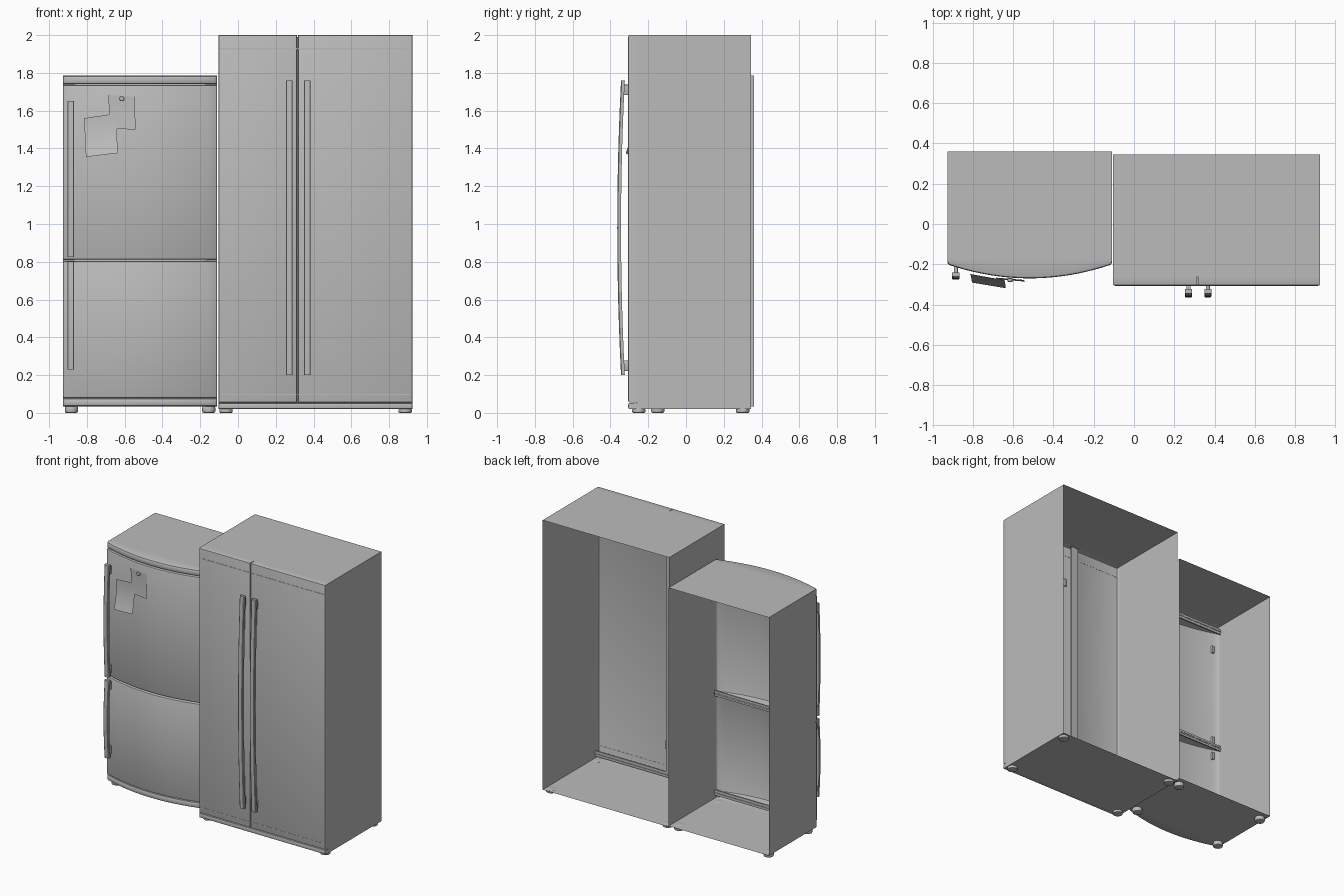
import bpy, bmesh, math
from mathutils import Vector

if "Cube" in bpy.data.objects:
    bpy.data.objects.remove(bpy.data.objects["Cube"])

GREY = (0.5, 0.5, 0.5, 1)
steel = bpy.data.materials.new("light grey enamel")
steel.use_nodes = True
steel.diffuse_color = GREY
steel.node_tree.nodes["Principled BSDF"].inputs["Base Color"].default_value = GREY


def finish(bm, name, angle=35):
    bmesh.ops.remove_doubles(bm, verts=bm.verts, dist=0.0002)
    bmesh.ops.recalc_face_normals(bm, faces=bm.faces)
    mesh = bpy.data.meshes.new(name)
    bm.to_mesh(mesh)
    bm.free()
    mesh.materials.append(steel)
    obj = bpy.data.objects.new(name, mesh)
    bpy.context.collection.objects.link(obj)
    bpy.ops.object.select_all(action="DESELECT")
    obj.select_set(True)
    bpy.context.view_layer.objects.active = obj
    bpy.ops.object.shade_smooth_by_angle(angle=math.radians(angle))
    return obj


def box(name, lo, hi, bevel=0):
    bm = bmesh.new()
    bmesh.ops.create_cube(bm, size=1)
    lo, hi = Vector(lo), Vector(hi)
    for v in bm.verts:
        v.co = (lo + hi) / 2 + v.co * (hi - lo)
    if bevel:
        bmesh.ops.bevel(bm, geom=bm.edges, offset=bevel, segments=2, profile=0.5, affect="EDGES")
    return finish(bm, name)


def open_cabinet(name, lo, hi):
    """Thin-walled case, open at the front and the back."""
    bm = bmesh.new()
    bmesh.ops.create_cube(bm, size=1)
    bmesh.ops.delete(bm, geom=[f for f in bm.faces if abs(f.normal.y) > 0.5], context="FACES_ONLY")
    lo, hi = Vector(lo), Vector(hi)
    for v in bm.verts:
        v.co = (lo + hi) / 2 + v.co * (hi - lo)
    return finish(bm, name)


def rolled(a, b, r, n):
    """Stations from a to b with rounded ends; None marks the return edge."""
    start = [(a, None), (a, r), (a + r * 0.3, r * 0.3), (a + r, 0)]
    end = [(b - r, 0), (b - r * 0.3, r * 0.3), (b, r), (b, None)]
    middle = [(a + r + (b - a - 2 * r) * i / n, 0) for i in range(1, n)]
    return start + middle + end


def panel(name, x0, x1, z0, z1, front, back, roll=0.01, nx=1):
    """Front sheet following a plan curve, with edges folded back."""
    cols, rows = rolled(x0, x1, roll, nx), rolled(z0, z1, roll, 1)
    bm = bmesh.new()
    grid = []
    for x, ix in cols:
        line = []
        for z, iz in rows:
            y = back if ix is None or iz is None else front(x) + max(ix, iz)
            line.append(bm.verts.new((x, y, z)))
        grid.append(line)
    last_c, last_r = len(cols) - 2, len(rows) - 2
    for i in range(last_c + 1):
        for j in range(last_r + 1):
            if i in (0, last_c) and j in (0, last_r):
                continue
            bm.faces.new((grid[i][j], grid[i + 1][j], grid[i + 1][j + 1], grid[i][j + 1]))
    return finish(bm, name)


def handle(name, x, z0, z1, y_end, bow, door_y, inset):
    """Bowed flat bar on two stand-offs."""
    bm = bmesh.new()
    w, d, n = 0.018, 0.02, 12
    rings = []
    for i in range(n + 1):
        t = i / n
        y = y_end - bow * (1 - (2 * t - 1) ** 2)
        z = z0 + (z1 - z0) * t
        corners = [(-w, 0.004), (-w + 0.004, 0), (w - 0.004, 0), (w, 0.004), (w, d), (-w, d)]
        rings.append([bm.verts.new((x + cx, y + cy, z)) for cx, cy in corners])
    for a, b in zip(rings, rings[1:]):
        for k in range(6):
            m = (k + 1) % 6
            bm.faces.new((a[k], a[m], b[m], b[k]))
    bm.faces.new(rings[0])
    bm.faces.new(rings[-1])
    finish(bm, name)
    for label, z in (("lower", z0 + inset), ("upper", z1 - inset)):
        box(f"{name}_{label}_mount", (x - 0.01, y_end + d - 0.012, z - 0.028),
            (x + 0.01, door_y + 0.012, z + 0.028), 0.003)


def disc(name, x, y, z0, z1, radius, upright=True):
    bm = bmesh.new()
    bmesh.ops.create_cone(bm, cap_ends=True, segments=20, radius1=radius, radius2=radius, depth=1)
    rims = [e for e in bm.edges if abs(e.verts[0].co.z - e.verts[1].co.z) < 0.01]
    for v in bm.verts:
        v.co.z = z0 + (z1 - z0) * (v.co.z + 0.5)
    bmesh.ops.bevel(bm, geom=rims, offset=(z1 - z0) * 0.25, segments=2, profile=0.5, affect="EDGES")
    for v in bm.verts:
        c = v.co.copy()
        v.co = (x + c.x, y + c.y, c.z) if upright else (x + c.x, c.z, y + c.y)
    finish(bm, name)


def note(name, corners, lift, curl):
    """Paper sheet; corners are bottom left, bottom right, top right, top left."""
    bl, br, tr, tl = [Vector((x, y, z)) for x, y, z in corners]
    bm = bmesh.new()
    n = 6
    rows = []
    for j in range(n + 1):
        t = j / n
        push = Vector((0, -lift - curl * (1 - t) ** 2, 0))
        rows.append([bm.verts.new(bl.lerp(tl, t) + push), bm.verts.new(br.lerp(tr, t) + push)])
    for a, b in zip(rows, rows[1:]):
        bm.faces.new((a[0], a[1], b[1], b[0]))
    finish(bm, name)


# Bow-fronted two-door unit
def bowed(x):
    return -0.2 - 0.07 * (1 - ((x + 0.518) / 0.41) ** 2)


L0, L1, LY = -0.926, -0.11, -0.17
open_cabinet("small_cabinet", (L0, LY, 0.035), (L1, 0.36, 1.785))
for part, z0, z1, r in (("base_trim", 0.035, 0.078, 0.012), ("lower_door", 0.08, 0.803, 0.008),
                        ("upper_door", 0.812, 1.735, 0.008), ("top_cap", 1.74, 1.785, 0.012)):
    panel("small_" + part, L0, L1, z0, z1, bowed, LY, r, 20)
for i, z in enumerate((0.079, 0.808, 1.738)):
    box(f"small_rail_{i}", (L0, LY - 0.012, z - 0.02), (L1, LY - 0.002, z + 0.02))
handle("upper_door_handle", -0.885, 0.825, 1.65, -0.262, 0.014, bowed(-0.885), 0.05)
handle("lower_door_handle", -0.885, 0.23, 0.802, -0.262, 0.014, bowed(-0.885), 0.05)

# Flat-fronted side-by-side unit
def flat(x):
    return -0.306


R0, R1, RY, SPLIT = -0.104, 0.924, -0.26, 0.315
open_cabinet("large_cabinet", (R0, RY, 0.02), (R1, 0.345, 2.0))
panel("large_base_trim", R0, R1, 0.02, 0.053, flat, RY, 0.008)
panel("large_left_door", SPLIT + 0.002, R1, 0.055, 2.0, flat, RY, 0.009)
panel("large_right_door", R0, SPLIT - 0.002, 0.055, 2.0, flat, RY, 0.009)
box("large_mullion", (SPLIT - 0.03, RY - 0.012, 0.055), (SPLIT + 0.03, RY - 0.002, 1.99))
box("large_sill", (R0, RY - 0.012, 0.035), (R1, RY - 0.002, 0.075))
handle("left_door_handle", 0.367, 0.2, 1.76, -0.344, 0.02, flat(0), 0.05)
handle("right_door_handle", 0.271, 0.2, 1.76, -0.344, 0.02, flat(0), 0.05)

# Shallow pressed seams across the large doors
for i, z in enumerate((0.097, 1.928)):
    box(f"door_seam_{i}", (R0 + 0.01, -0.3075, z - 0.003), (R1 - 0.01, -0.305, z + 0.003))

# Levelling feet
for unit, xs, ys, top in (("small", (-0.882, -0.155), (-0.15, 0.3), 0.036),
                          ("large", (-0.063, 0.885), (-0.25, 0.3), 0.022)):
    for side, x in zip(("right", "left"), xs):
        for end, y in zip(("front", "back"), ys):
            disc(f"{unit}_{end}_{side}_foot", x, y, 0, top, 0.035)

# Paper notes and magnet
note("lower_note", ((-0.805, bowed(-0.805), 1.355), (-0.637, bowed(-0.637), 1.375),
                    (-0.645, bowed(-0.645), 1.585), (-0.815, bowed(-0.815), 1.56)), 0.015, 0.04)
note("upper_note", ((-0.68, bowed(-0.68), 1.505), (-0.542, bowed(-0.542), 1.5),
                    (-0.548, bowed(-0.548), 1.675), (-0.686, bowed(-0.686), 1.683)), 0.008, 0.008)
disc("magnet", -0.615, 1.663, -0.288, -0.268, 0.013, upright=False)
